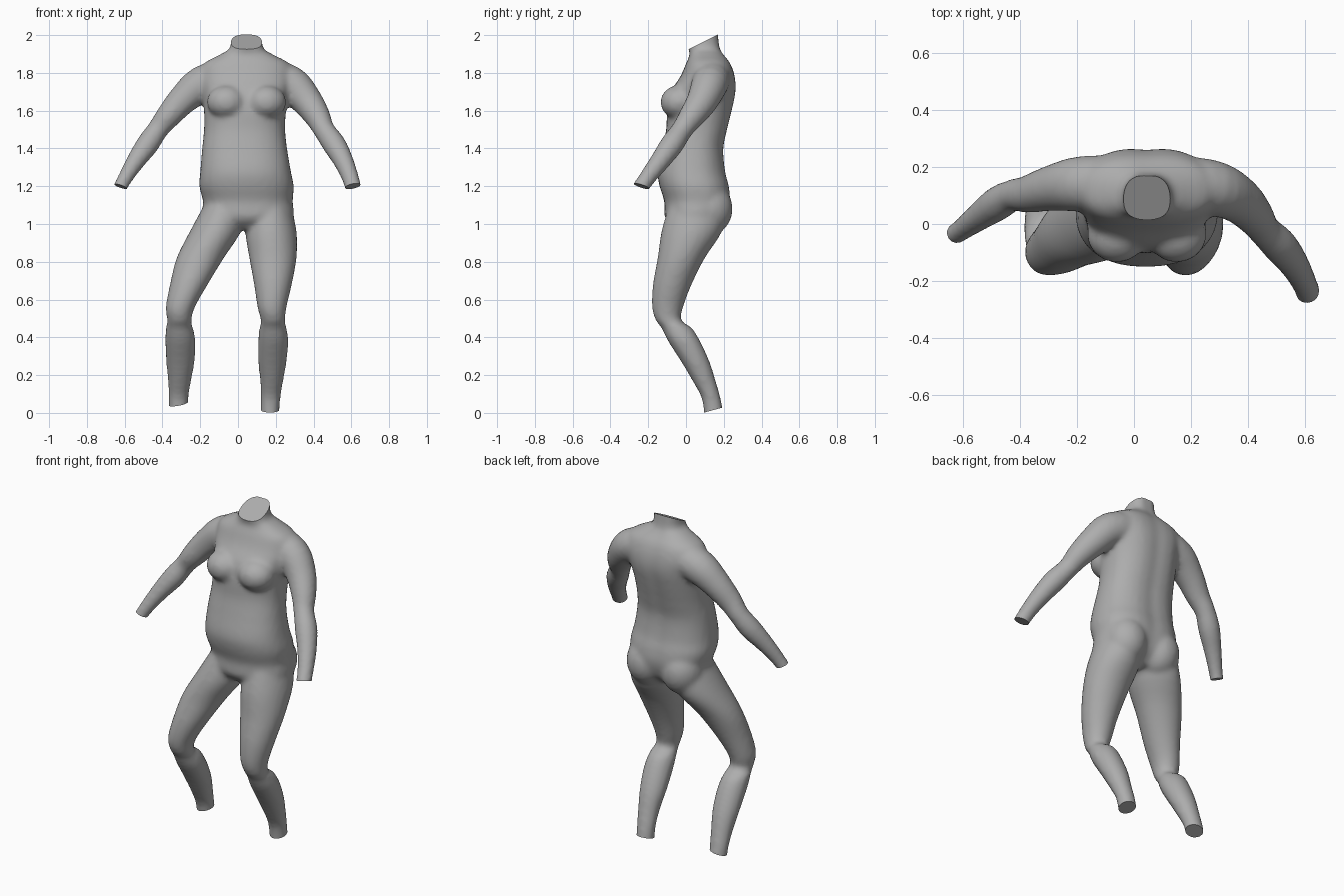
import bpy, bmesh, math
from mathutils import Vector, Matrix

default_cube = bpy.data.objects.get("Cube")
if default_cube:
    bpy.data.objects.remove(default_cube, do_unlink=True)

SIDES = 32
STEPS = 4

clay = bpy.data.materials.new("clay grey")
clay.use_nodes = True
GREY = (.42, .42, .42, 1)
clay.diffuse_color = GREY
clay.node_tree.nodes["Principled BSDF"].inputs["Base Color"].default_value = GREY


def refine(rows):
    """Insert smoothly interpolated rows between the given ones."""
    rows = [Vector(row) for row in rows]
    padded = [rows[0]] + rows + [rows[-1]]
    result = []
    for a, b, c, d in zip(padded, padded[1:], padded[2:], padded[3:]):
        for step in range(STEPS):
            t = step / STEPS
            tangent_in, tangent_out = (c - a) / 2, (d - b) / 2
            result.append(b + tangent_in * t
                          + (3 * (c - b) - 2 * tangent_in - tangent_out) * t ** 2
                          + (2 * (b - c) + tangent_in + tangent_out) * t ** 3)
    result.append(rows[-1])
    return result


def signed_power(value, power):
    return math.copysign(abs(value) ** power, value)


def skin(bm, rings):
    """Join a stack of point rings into a closed tube."""
    loops = [[bm.verts.new(point) for point in ring] for ring in rings]
    for low, high in zip(loops, loops[1:]):
        for i in range(SIDES):
            j = (i + 1) % SIDES
            bm.faces.new((low[i], low[j], high[j], high[i]))
    bm.faces.new(reversed(loops[0]))
    bm.faces.new(loops[-1])


def level_ring(z, left, right, front, back, squareness, groove):
    """Horizontal rounded section, with an optional groove along the back."""
    ring = []
    for i in range(SIDES):
        angle = math.tau * i / SIDES
        across = signed_power(math.cos(angle), 2 / squareness)
        depth = signed_power(math.sin(angle), 2 / squareness)
        if depth > 0:
            depth *= 1 - groove * math.exp(-(across / .25) ** 2)
        ring.append(Vector(((left + right) / 2 + across * (right - left) / 2,
                            (front + back) / 2 + depth * (back - front) / 2, z)))
    return ring


def add_torso(bm):
    # height, right side, left side, front, back
    rows = [(.97, -.1, .2, -.05, .14), (1.03, -.18, .29, -.11, .21),
            (1.12, -.185, .29, -.115, .24), (1.2, -.205, .295, -.14, .235),
            (1.28, -.2, .28, -.15, .215), (1.4, -.19, .26, -.125, .205),
            (1.5, -.18, .25, -.105, .225), (1.6, -.18, .255, -.1, .25),
            (1.7, -.185, .275, -.08, .27), (1.78, -.2, .29, -.03, .265),
            (1.85, -.18, .27, .0, .24), (1.9, -.09, .18, .02, .2),
            (1.94, -.04, .13, .01, .18), (2.06, -.04, .13, .01, .17)]
    skin(bm, [level_ring(*row, 2.3, .07) for row in refine(rows)])


def add_legs(bm):
    # height, front, back, half width, right centre, left centre
    rows = [(1.1, -.09, .22, .11, -.07, .17), (.96, -.13, .19, .135, -.12, .175),
            (.82, -.15, .1, .125, -.2, .185), (.68, -.175, .03, .1, -.26, .185),
            (.56, -.18, -.015, .077, -.305, .18), (.49, -.16, -.025, .064, -.31, .185),
            (.45, -.13, .03, .072, -.31, .185), (.38, -.095, .075, .08, -.305, .187),
            (.27, -.025, .125, .075, -.305, .182), (.16, .04, .16, .06, -.31, .178),
            (.07, .085, .185, .052, -.315, .172), (-.06, .1, .21, .048, -.315, .168)]
    smooth_rows = refine(rows)
    for side in (4, 5):
        skin(bm, [level_ring(row[0], row[side] - row[3], row[side] + row[3],
                             row[1], row[2], 2, 0) for row in reversed(smooth_rows)])


def add_arm(bm, rows):
    """Round tube along a path of x, y, z and radius."""
    rows = refine(rows)
    rings = []
    for k, row in enumerate(rows):
        ahead, behind = rows[min(k + 1, len(rows) - 1)], rows[max(k - 1, 0)]
        turn = (ahead - behind).xyz.to_track_quat("Z", "Y")
        rings.append([row.xyz + turn @ Vector((row.w * math.cos(math.tau * i / SIDES),
                                              row.w * math.sin(math.tau * i / SIDES), 0))
                      for i in range(SIDES)])
    skin(bm, rings)


def add_mound(bm, centre, radii):
    matrix = Matrix.Translation(centre) @ Matrix.Diagonal((*radii, 1))
    bmesh.ops.create_uvsphere(bm, u_segments=SIDES, v_segments=16, radius=1, matrix=matrix)


def trim(bm, point, normal, reach):
    """Cut one limb end off flat and close it."""
    point, normal = Vector(point), Vector(normal).normalized()
    near = [f for f in bm.faces if (f.calc_center_median() - point).length < reach]
    parts = set(near)
    for face in near:
        parts.update(face.verts)
        parts.update(face.edges)
    bmesh.ops.bisect_plane(bm, geom=list(parts), plane_co=point, plane_no=normal,
                           clear_outer=True)
    rim = [e for e in bm.edges if e.is_boundary]
    bmesh.ops.holes_fill(bm, edges=rim, sides=0)


bm = bmesh.new()
add_torso(bm)
add_legs(bm)

# right arm, then left arm
add_arm(bm, [(-.05, .14, 1.78, .1), (-.19, .14, 1.74, .097), (-.29, .125, 1.66, .08),
             (-.37, .105, 1.57, .066), (-.425, .1, 1.5, .056), (-.48, .07, 1.42, .06),
             (-.55, .02, 1.32, .048), (-.61, -.025, 1.22, .038), (-.65, -.05, 1.14, .038)])
add_arm(bm, [(.15, .14, 1.78, .1), (.28, .125, 1.74, .097), (.365, .085, 1.65, .083),
             (.42, .03, 1.57, .069), (.455, -.02, 1.5, .057), (.51, -.075, 1.42, .062),
             (.56, -.14, 1.33, .053), (.6, -.215, 1.23, .044), (.62, -.275, 1.14, .044)])

# chest and buttocks, either side of the body's centre line
for side in (-1, 1):
    add_mound(bm, (.045 + side * .105, -.035, 1.645), (.105, .1, .09))
    add_mound(bm, (.05 + side * .115, .12, 1.08), (.12, .127, .14))

mesh = bpy.data.meshes.new("body")
bm.to_mesh(mesh)
bm.free()
body = bpy.data.objects.new("body", mesh)
bpy.context.collection.objects.link(body)

# fuse the parts into one soft skin
fuse = body.modifiers.new("fuse", "REMESH")
fuse.mode = "VOXEL"
fuse.voxel_size = .014
soften = body.modifiers.new("soften", "SMOOTH")
soften.factor = .5
soften.iterations = 6
bpy.context.view_layer.update()
evaluated = body.evaluated_get(bpy.context.evaluated_depsgraph_get())
fused = bpy.data.meshes.new_from_object(evaluated)
body.modifiers.clear()
body.data = fused

# flat ends: neck, wrists, ankles
bm = bmesh.new()
bm.from_mesh(fused)
trim(bm, (.047, .09, 1.963), (0, -.45, .9), .16)
trim(bm, (-.62, -.03, 1.198), (-.3, -.2, -.9), .13)
trim(bm, (.607, -.235, 1.2), (.2, -.3, -.93), .13)
trim(bm, (-.314, .14, .048), (.18, .2, -.95), .15)
trim(bm, (.17, .145, .015), (0, .26, -.96), .15)
bmesh.ops.recalc_face_normals(bm, faces=bm.faces)
bm.to_mesh(fused)
bm.free()

fused.materials.clear()
fused.materials.append(clay)
bpy.ops.object.select_all(action="DESELECT")
body.select_set(True)
bpy.context.view_layer.objects.active = body
bpy.ops.object.shade_smooth_by_angle(angle=math.radians(40))
